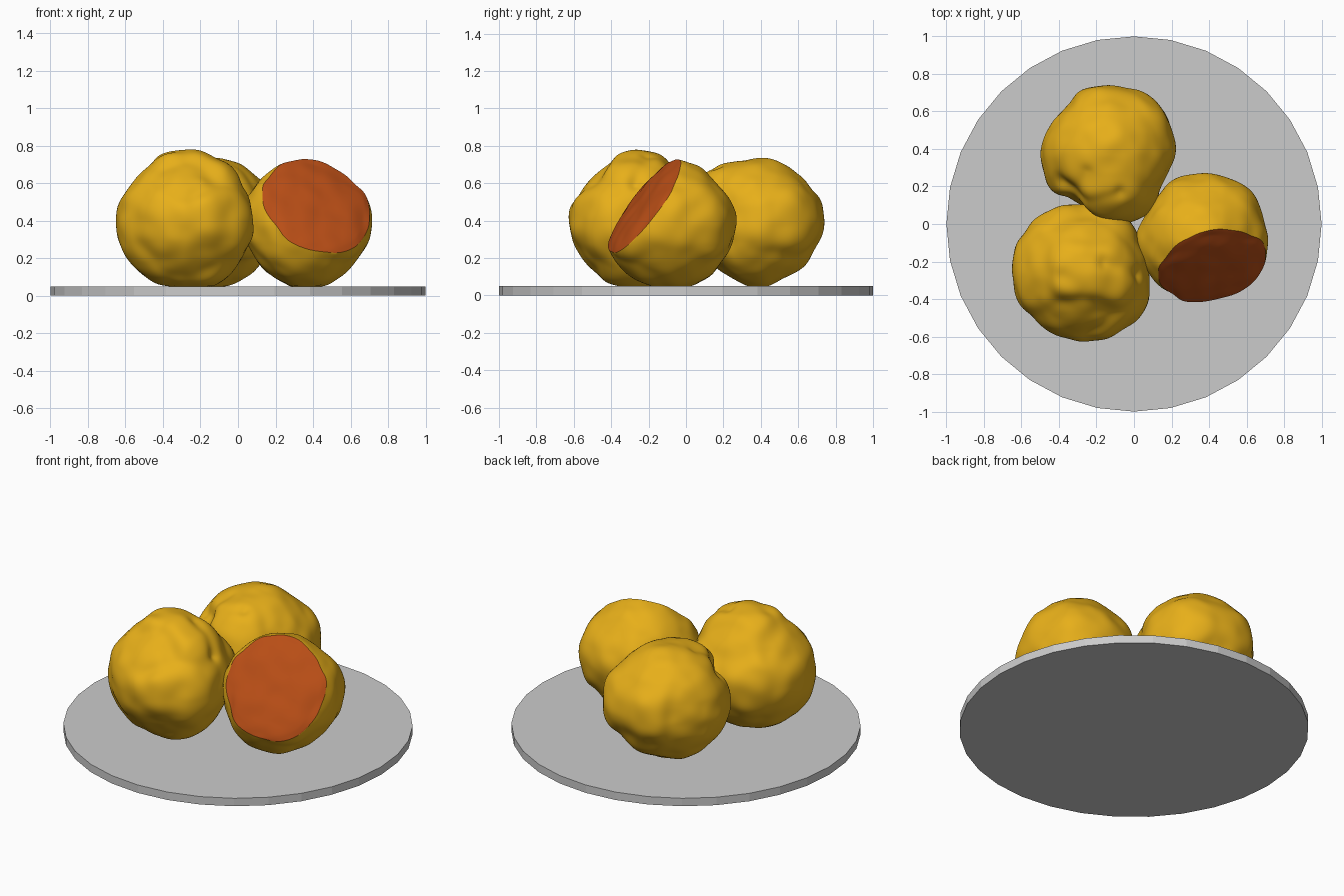
import bpy, bmesh, math
from mathutils import Vector, noise


def material(name, rgb):
    m = bpy.data.materials.new(name)
    m.diffuse_color = (*rgb, 1)
    return m


skin = material("golden_skin", (0.8, 0.43, 0.01))
flesh = material("red_flesh", (0.48, 0.075, 0.008))
FLOOR = 0.05


def lumpy_ball(name, center, corners, creases=(), cut=None, seed=0):
    """Ball whose radius is blended through a few corner points."""
    c = Vector(center)
    knots = [(Vector(p) - c) for p in corners]
    knots = [(k.normalized(), k.length) for k in knots]
    bm = bmesh.new()
    bmesh.ops.create_icosphere(bm, subdivisions=6, radius=1)
    for v in bm.verts:
        d = v.co.normalized()
        total, weight = 0.33 * 0.02, 0.02
        for kd, kr in knots:
            w = math.exp(22 * (d.dot(kd) - 1))
            total += w * kr
            weight += w
        r = total / weight
        r += 0.009 * noise.noise(d * 3.2 + Vector((seed, 0, 0)))
        p = c + d * r
        # folds pressed in along short segments
        for a, b, depth, width in creases:
            a, b = Vector(a), Vector(b)
            t = max(0, min(1, (p - a).dot(b - a) / (b - a).length_squared))
            q = (p - a.lerp(b, t)).length / width
            r -= depth * math.exp(-q * q)
        v.co = c + d * r
        v.co.z = max(v.co.z, FLOOR)
    # sliced side: slightly domed red face
    if cut:
        o, n = Vector(cut[0]), Vector(cut[1]).normalized()
        bmesh.ops.bisect_plane(bm, geom=bm.verts[:] + bm.edges[:] + bm.faces[:],
                               dist=1e-5, plane_co=o, plane_no=n)
        for f in bm.faces:
            if (f.calc_center_median() - o).dot(n) > 0:
                f.material_index = 1
        for v in bm.verts:
            h = (v.co - o).dot(n)
            if h > 0:
                v.co -= n * h * 0.8
                v.co += n * 0.008 * noise.noise(v.co * 9) * min(1, h * 20)
    me = bpy.data.meshes.new(name)
    bm.to_mesh(me)
    bm.free()
    me.materials.append(skin)
    me.materials.append(flesh)
    ob = bpy.data.objects.new(name, me)
    bpy.context.collection.objects.link(ob)
    smooth(ob, 35)


def smooth(ob, angle):
    bpy.ops.object.select_all(action='DESELECT')
    ob.select_set(True)
    bpy.context.view_layer.objects.active = ob
    bpy.ops.object.shade_smooth_by_angle(angle=math.radians(angle))


# plate
bpy.ops.mesh.primitive_cylinder_add(vertices=32, radius=1, depth=FLOOR,
                                    location=(0, 0, FLOOR / 2))
bpy.context.object.name = "plate"

# front left ball
lumpy_ball("left_ball", (-0.285, -0.275, 0.40), [
    (-0.30, -0.23, 0.78), (-0.46, 0.07, 0.40), (-0.10, 0.07, 0.42),
    (0.07, -0.25, 0.47), (0.06, -0.45, 0.36), (-0.10, -0.59, 0.40),
    (-0.28, -0.62, 0.34), (-0.47, -0.56, 0.42), (-0.64, -0.34, 0.42),
    (-0.64, -0.15, 0.40), (-0.55, -0.26, 0.62), (-0.61, -0.28, 0.23),
    (-0.50, -0.28, 0.10), (-0.28, -0.27, 0.04), (0.03, -0.25, 0.22),
    (-0.28, -0.50, 0.63), (-0.08, -0.25, 0.72), (-0.27, -0.56, 0.21),
    (-0.10, -0.28, 0.06), (-0.28, 0.00, 0.62), (-0.28, 0.02, 0.18),
], [((-0.16, -0.21, 0.73), (0.02, -0.27, 0.60), 0.025, 0.04),
    ((-0.38, -0.28, 0.75), (-0.28, -0.34, 0.73), 0.012, 0.05)], seed=3)

# back ball
lumpy_ball("back_ball", (-0.14, 0.37, 0.385), [
    (-0.18, 0.74, 0.42), (0.14, 0.63, 0.42), (0.22, 0.42, 0.40),
    (0.16, 0.24, 0.42), (0.05, 0.04, 0.40), (-0.06, 0.00, 0.42),
    (-0.25, 0.09, 0.40), (-0.48, 0.28, 0.42), (-0.50, 0.38, 0.38),
    (-0.42, 0.56, 0.40), (-0.15, 0.33, 0.73), (-0.12, 0.48, 0.72),
    (-0.12, 0.61, 0.64), (-0.14, 0.66, 0.20), (-0.14, 0.50, 0.08),
    (-0.14, 0.39, 0.04), (-0.14, 0.22, 0.11), (0.12, 0.36, 0.62),
    (0.10, 0.38, 0.14), (-0.40, 0.38, 0.62), (-0.38, 0.38, 0.14),
    (-0.12, 0.07, 0.62),
], [((-0.40, 0.21, 0.58), (-0.27, 0.15, 0.60), 0.03, 0.05),
    ((-0.27, 0.15, 0.60), (-0.08, 0.17, 0.67), 0.025, 0.035),
    ((-0.27, 0.15, 0.60), (-0.25, 0.28, 0.69), 0.012, 0.035)], seed=11)

# right ball with the sliced face
lumpy_ball("cut_ball", (0.36, -0.08, 0.38), [
    (0.22, 0.24, 0.42), (0.48, 0.25, 0.42), (0.63, 0.17, 0.40),
    (0.68, 0.04, 0.40), (0.72, -0.10, 0.40), (0.69, -0.22, 0.40),
    (0.60, -0.38, 0.38), (0.40, -0.44, 0.36), (0.12, -0.31, 0.42),
    (0.01, -0.10, 0.40), (0.10, 0.10, 0.40), (0.35, -0.07, 0.73),
    (0.52, -0.07, 0.68), (0.13, -0.08, 0.63), (0.06, -0.08, 0.26),
    (0.20, -0.08, 0.09), (0.40, -0.08, 0.04), (0.63, -0.08, 0.18),
    (0.36, 0.06, 0.69), (0.36, 0.19, 0.57), (0.36, 0.21, 0.20),
    (0.36, 0.08, 0.07), (0.36, -0.31, 0.11), (0.36, -0.32, 0.62),
], cut=((0.41, -0.225, 0.475), (0.25, -0.76, 0.59)), seed=20)
